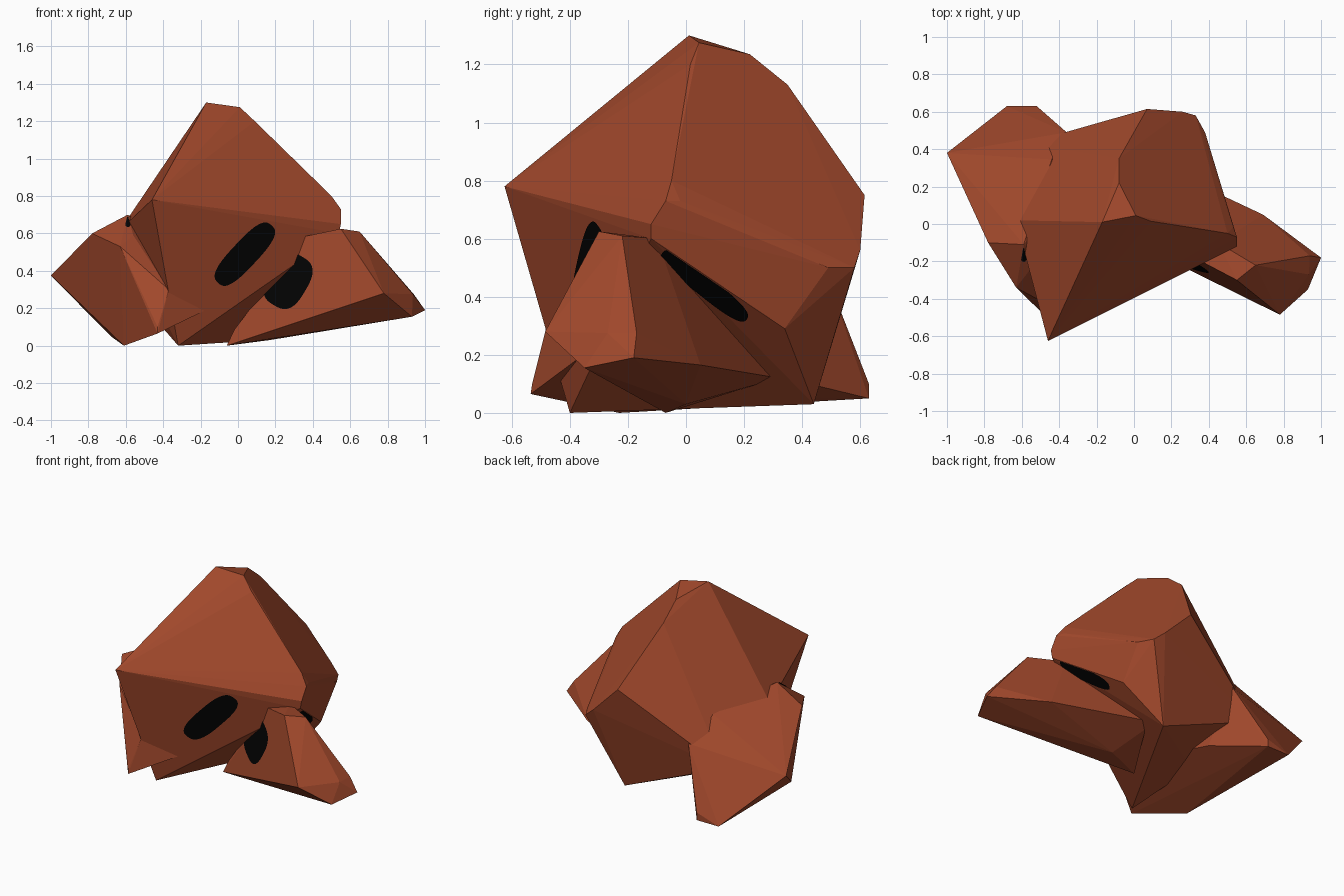
import bpy
import bmesh
import math
from mathutils import Vector
from mathutils.bvhtree import BVHTree

default_cube = bpy.data.objects.get("Cube")
if default_cube:
    bpy.data.objects.remove(default_cube, do_unlink=True)


def make_material(name, colour):
    material = bpy.data.materials.new(name)
    material.use_nodes = True
    material.diffuse_color = colour
    shader = material.node_tree.nodes["Principled BSDF"]
    shader.inputs["Base Color"].default_value = colour
    shader.inputs["Roughness"].default_value = 1
    return material


RUST = make_material("rust brown stone", (.36, .066, .025, 1))
BLACK = make_material("black patch", (.001, .001, .001, 1))


def add_object(name, bm, material):
    mesh = bpy.data.meshes.new(name)
    bm.to_mesh(mesh)
    bm.free()
    mesh.materials.append(material)
    obj = bpy.data.objects.new(name, mesh)
    bpy.context.scene.collection.objects.link(obj)
    return obj


def make_rock(name, corners):
    """Flat-faced boulder: the convex hull of its corner points."""
    bm = bmesh.new()
    for corner in corners:
        bm.verts.new(corner)
    bmesh.ops.convex_hull(bm, input=bm.verts[:])
    loose = [v for v in bm.verts if not v.link_faces]
    bmesh.ops.delete(bm, geom=loose, context='VERTS')
    bmesh.ops.dissolve_limit(bm, angle_limit=math.radians(2),
                             verts=bm.verts[:], edges=bm.edges[:])
    bmesh.ops.recalc_face_normals(bm, faces=bm.faces[:])
    return add_object(name, bm, RUST)


def make_patch(name, rock, origin, direction, along, across, half_length, half_width):
    """Thin oval plate laid on one rock face, trimmed at the edges of that face."""
    bm = bmesh.new()
    bm.from_mesh(rock.data)
    bmesh.ops.triangulate(bm, faces=bm.faces[:])
    tree = BVHTree.FromBMesh(bm)
    bm.free()
    direction = Vector(direction).normalized()
    origin = Vector(origin)
    along = Vector(along).normalized() * half_length
    across = Vector(across).normalized() * half_width
    centre, normal, _, _ = tree.ray_cast(origin, direction)
    if centre is None:
        return
    outline = []
    steps = 64
    for i in range(steps):
        angle = math.tau * i / steps
        c, s = math.cos(angle), math.sin(angle)
        # Slightly squared oval
        start = (origin + along * math.copysign(abs(c) ** .7, c)
                 + across * math.copysign(abs(s) ** .7, s))
        hit, hit_normal, _, _ = tree.ray_cast(start, direction)
        if hit is not None and hit_normal.dot(normal) > .97:
            outline.append(hit + normal * .004)
    if len(outline) < 3:
        return
    plate = bmesh.new()
    face = plate.faces.new([plate.verts.new(p) for p in outline])
    face.normal_update()
    if face.normal.dot(normal) < 0:
        face.normal_flip()
    add_object(name, plate, BLACK)


# Large central boulder
main_rock = make_rock("main_rock", [
    # peak and front point
    (-.46, -.625, .78), (-.17, .01, 1.3), (.01, .045, 1.275), (.09, .015, 1.2),
    # rounded right shoulder
    (.5, -.05, .8), (.55, -.07, .73), (.55, -.12, .65), (.54, -.12, .6), (.53, -.02, .73),
    # sloping back
    (-.08, .22, 1.235), (-.08, .35, 1.13), (.07, .615, .75), (.26, .6, .56),
    (.33, .58, .5), (.38, .49, .5),
    # underside and left side
    (.37, .34, .29), (.14, .44, .03), (-.58, .43, .33), (-.32, -.4, 0),
    (-.63, .02, .62), (-.45, 0, .15),
])

# Low boulder leaning on the right of the front
right_rock = make_rock("right_rock", [
    # crest
    (.36, -.2, .585), (.55, -.3, .625), (.65, -.22, .61), (.45, -.1, .6), (.25, .14, .33),
    # outer end
    (.78, -.485, .28), (.935, -.27, .275), (.94, -.17, .275), (1, -.18, .19),
    (.93, -.35, .155),
    # foot and back
    (.69, .05, .165), (.18, .29, .125), (.12, .25, .1), (-.06, -.07, 0),
    (-.02, -.07, .085), (.17, 0, .03),
])

# Boulder wedged against the other side
left_rock = make_rock("left_rock", [
    # outer tip and upper corners
    (-1, .38, .375), (-.78, -.1, .6), (-.63, -.34, .53), (-.56, -.25, .59),
    (-.59, -.11, .7), (-.5, 0, .65), (-.44, .345, .62), (-.36, .49, .46),
    # front spur
    (-.37, -.48, .3), (-.43, -.535, .065), (-.43, -.53, .1), (-.13, -.34, .21),
    # foot and back
    (-.61, -.23, 0), (-.68, .63, .05), (-.52, .63, .05), (-.52, .63, .1), (-.33, .3, .13),
])

# Dark patches on the rock faces
make_patch("front_patch", main_rock, (.035, -2, .49), (0, 1, 0),
           (.7, 0, .75), (-.75, 0, .7), .21, .07)
make_patch("right_rock_patch", right_rock, (.27, -2, .345), (0, 1, 0),
           (.5, 0, .85), (-.85, 0, .5), .15, .105)
make_patch("underside_patch", main_rock, (2, .065, .44), (-1, 0, 0),
           (0, .78, -.62), (0, .62, .78), .185, .035)
make_patch("left_patch", left_rock, (-.585, -.16, 2), (0, 0, -1),
           (.2, 1, 0), (1, -.2, 0), .04, .016)
